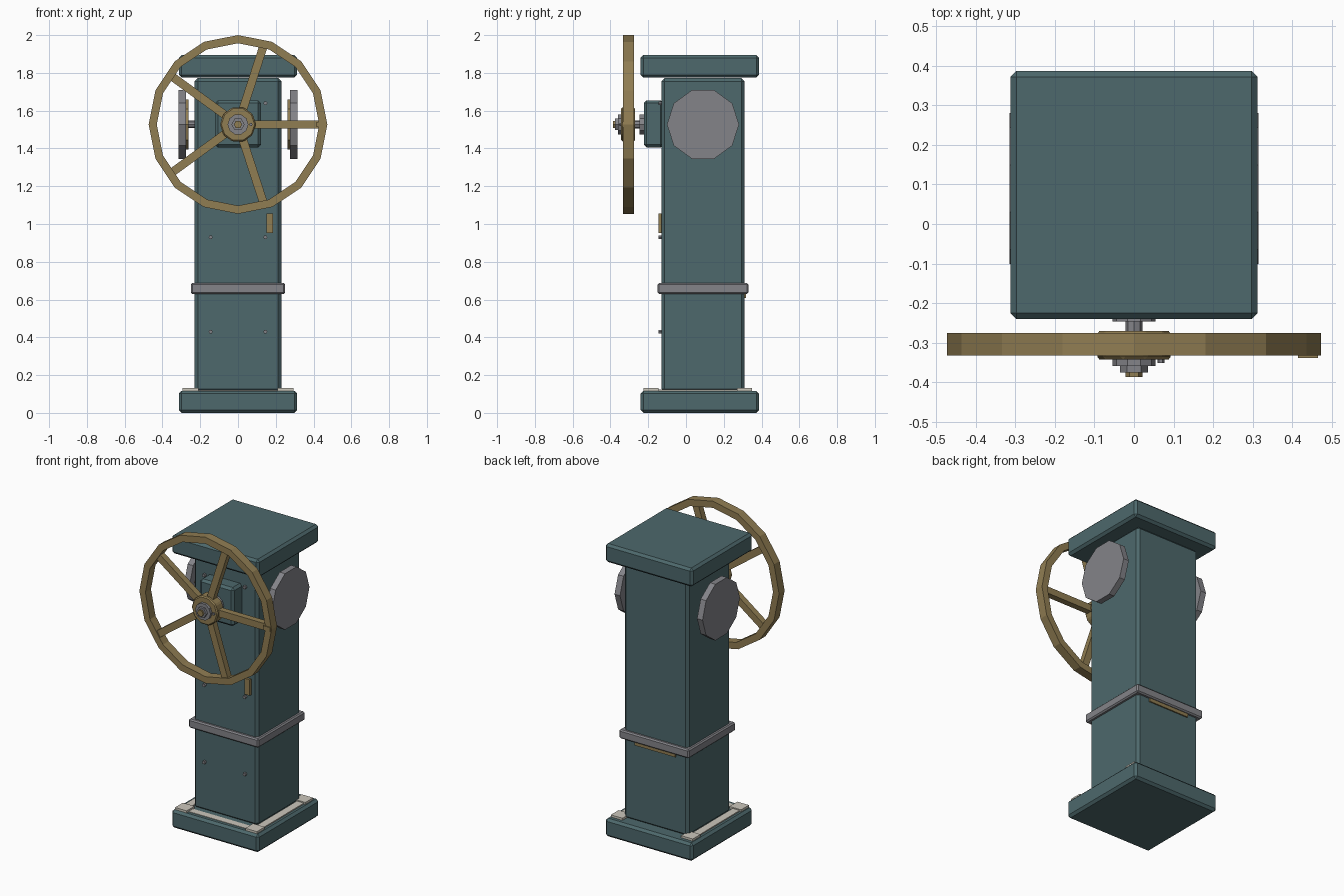
import bpy, bmesh, math
from mathutils import Vector

if "Cube" in bpy.data.objects:
    bpy.data.objects.remove(bpy.data.objects["Cube"])


def material(name, rgb):
    m = bpy.data.materials.new(name)
    m.diffuse_color = (*rgb, 1)
    m.use_nodes = True
    m.node_tree.nodes["Principled BSDF"].inputs["Base Color"].default_value = m.diffuse_color
    return m


TEAL = material("teal paint", (0.075, 0.14, 0.15))
BRASS = material("brass", (0.28, 0.205, 0.085))
STEEL = material("grey steel", (0.23, 0.23, 0.25))
CREAM = material("cream trim", (0.60, 0.57, 0.50))


def finish(name, bm, mat, bevel=0):
    bmesh.ops.recalc_face_normals(bm, faces=bm.faces)
    me = bpy.data.meshes.new(name)
    bm.to_mesh(me)
    bm.free()
    me.materials.append(mat)
    ob = bpy.data.objects.new(name, me)
    bpy.context.collection.objects.link(ob)
    if bevel:
        mod = ob.modifiers.new("bevel", "BEVEL")
        mod.width, mod.segments = bevel, 1
    return ob


def box(name, x, y, z, mat, bevel=0):
    """Box from (min, max) ranges."""
    bm = bmesh.new()
    bmesh.ops.create_cube(bm, size=1)
    for v in bm.verts:
        v.co = Vector([r[0] if c < 0 else r[1] for c, r in zip(v.co, (x, y, z))])
    return finish(name, bm, mat, bevel)


def prism(name, axis, centre, r, lo, hi, n, mat, start=0.0, inner=0, bevel=0):
    """n-sided disc, or ring when inner is set, along the x or y axis."""
    bm = bmesh.new()

    def loop(rad, d):
        out = []
        for i in range(n):
            a = start + 2 * math.pi * i / n
            u, w = centre[0] + rad * math.cos(a), centre[1] + rad * math.sin(a)
            out.append(bm.verts.new((u, d, w) if axis == "y" else (d, u, w)))
        return out

    loops = [loop(r, lo), loop(r, hi)]
    if inner:
        loops += [loop(inner, hi), loop(inner, lo)]
        loops.append(loops[0])
    else:
        bm.faces.new(loops[0])
        bm.faces.new(loops[1])
    for a, b in zip(loops, loops[1:]):
        for i in range(n):
            j = (i + 1) % n
            bm.faces.new((a[i], a[j], b[j], b[i]))
    return finish(name, bm, mat, bevel)


WZ = 1.527       # height of the wheel axis
CY = 0.09        # depth centre of the column

# pedestal
box("base", (-0.313, 0.313), (-0.24, 0.387), (0, 0.117), TEAL, 0.015)
box("column", (-0.23, 0.23), (-0.13, 0.31), (0.11, 1.772), TEAL, 0.017)
box("cap", (-0.313, 0.313), (-0.24, 0.387), (1.775, 1.895), TEAL, 0.015)
box("column_band", (-0.25, 0.25), (-0.15, 0.33), (0.63, 0.687), STEEL, 0.008)
box("back_plate", (-0.145, 0.145), (0.305, 0.318), (0.608, 0.68), BRASS)

# cream trim on the base
for s in (-1, 1):
    side = "right" if s > 0 else "left"
    box(f"{side}_trim", sorted((s * 0.232, s * 0.282)), (-0.17, 0.32), (0.11, 0.124), CREAM)
    for y, end in ((-0.185, "front"), (0.31, "back")):
        box(f"{end}_{side}_pad", sorted((s * 0.21, s * 0.293)), (y - 0.04, y + 0.04), (0.11, 0.131), CREAM)
box("front_trim", (-0.22, 0.22), (-0.205, -0.16), (0.11, 0.12), CREAM)

# front bolts and small plate
for x in (-0.145, 0.145):
    for z in (0.43, 0.93, 1.64):
        prism("front_bolt", "y", (x, z), 0.011, -0.145, -0.125, 6, STEEL)
box("front_tab", (0.15, 0.186), (-0.146, -0.125), (0.952, 1.055), BRASS)

# gear housing and shaft
box("gear_housing", (-0.122, 0.122), (-0.223, -0.12), (WZ - 0.122, WZ + 0.128), TEAL, 0.015)
prism("shaft_collar", "y", (0, WZ), 0.055, -0.247, -0.215, 10, STEEL)
prism("shaft", "y", (0, WZ), 0.022, -0.3, -0.24, 8, STEEL)

# hand wheel
prism("wheel_rim", "y", (0, WZ), 0.473, -0.333, -0.276, 16, BRASS, inner=0.43)
for k in range(5):
    sp = box("wheel_spoke", (0.06, 0.432), (-0.023, 0.017), (-0.022, 0.022), BRASS)
    sp.location = (0, -0.302, WZ)
    sp.rotation_euler = (0, -2 * math.pi * k / 5, 0)
box("rim_tab", (0.415, 0.466), (-0.339, -0.33), (WZ - 0.014, WZ + 0.014), BRASS)
prism("wheel_hub", "y", (0, WZ), 0.095, -0.343, -0.271, 10, BRASS, bevel=0.007)
prism("hub_washer", "y", (0, WZ), 0.055, -0.36, -0.335, 10, STEEL)
prism("hub_nut", "y", (0, WZ), 0.035, -0.376, -0.355, 6, STEEL)
prism("hub_bolt", "y", (0, WZ), 0.022, -0.387, -0.37, 6, BRASS)
prism("hub_screw", "y", (0.068, WZ), 0.009, -0.352, -0.34, 6, STEEL)

# side discs with brass backing
for s in (-1, 1):
    side = "right" if s > 0 else "left"
    prism(f"{side}_disc", "x", (CY, WZ), 0.191, s * 0.276, s * 0.315, 10, STEEL)
    prism(f"{side}_disc_backing", "x", (CY, WZ), 0.14, s * 0.262, s * 0.28, 10, BRASS)
    prism(f"{side}_disc_axle", "x", (CY, WZ), 0.02, s * 0.22, s * 0.27, 8, STEEL)
